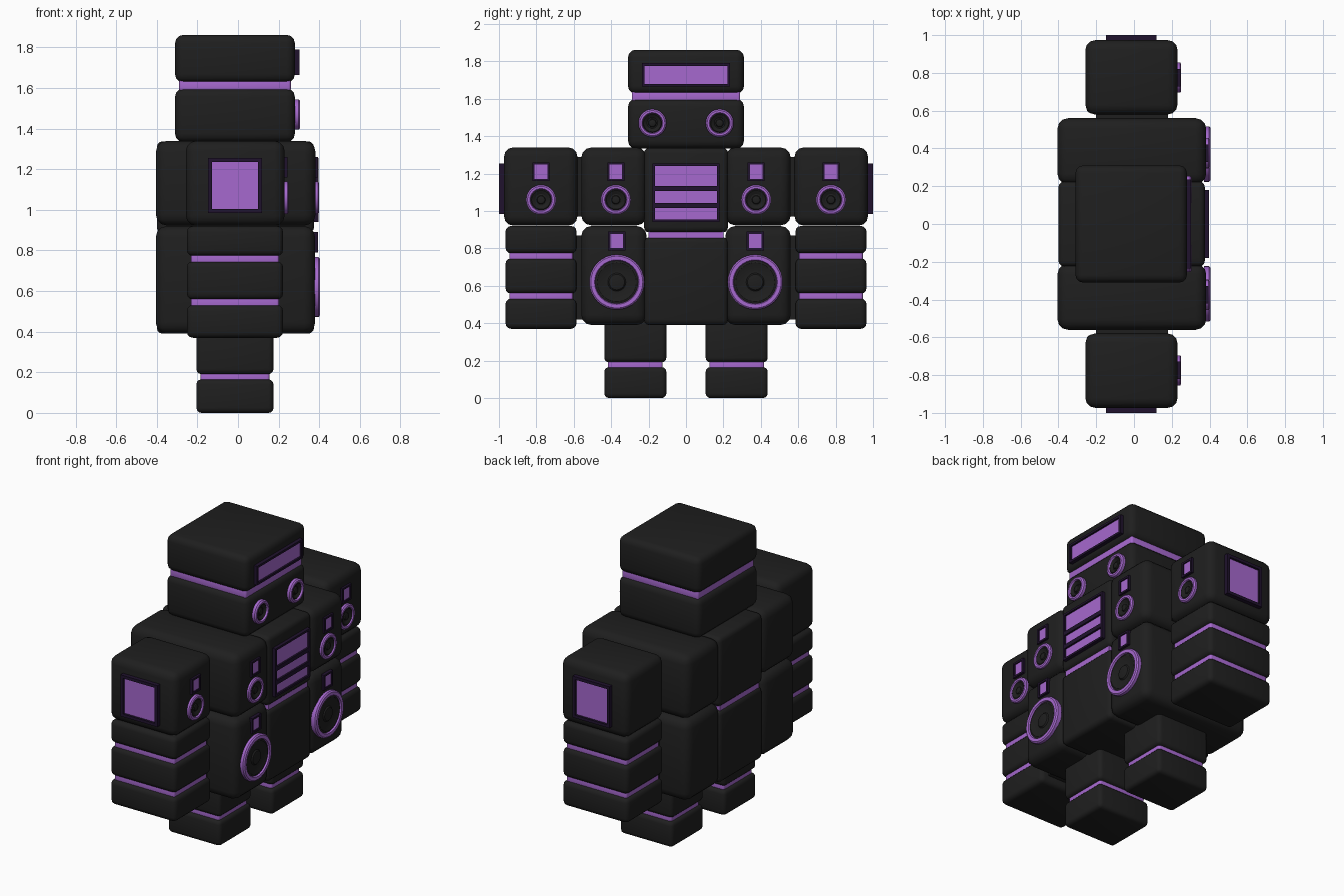
import bpy, bmesh, math
from mathutils import Matrix, Vector

if "Cube" in bpy.data.objects:
    bpy.data.objects.remove(bpy.data.objects["Cube"])


def material(name, rgb):
    m = bpy.data.materials.new(name)
    m.diffuse_color = (*rgb, 1)
    m.use_nodes = True
    m.node_tree.nodes["Principled BSDF"].inputs["Base Color"].default_value = m.diffuse_color
    return m


BLACK = material("black casing", (0.0135, 0.0135, 0.0135))
PURPLE = material("purple light", (0.38, 0.14, 0.62))
RIM = material("dark violet trim", (0.014, 0.006, 0.026))


def finish(name, bm, mats):
    bmesh.ops.recalc_face_normals(bm, faces=bm.faces)
    me = bpy.data.meshes.new(name)
    bm.to_mesh(me)
    bm.free()
    for m in mats:
        me.materials.append(m)
    ob = bpy.data.objects.new(name, me)
    bpy.context.collection.objects.link(ob)
    return ob


def cube(lo, hi):
    bm = bmesh.new()
    bmesh.ops.create_cube(bm, size=1)
    for v in bm.verts:
        v.co = Vector([lo[i] if v.co[i] < 0 else hi[i] for i in range(3)])
    return bm


def block(name, x, y, z, mat=BLACK, bevel=0.035):
    """Rounded box from ranges on each axis."""
    bm = cube([min(a) for a in (x, y, z)], [max(a) for a in (x, y, z)])
    if bevel:
        bmesh.ops.bevel(bm, geom=bm.edges[:], offset=bevel, segments=3,
                        profile=0.5, affect='EDGES')
    return finish(name, bm, [mat])


def panel(name, x, y, z, axis, rim=0.02, depth=0.012):
    """Trim plate whose outward face is inset, sunk and lit."""
    bm = cube([min(a) for a in (x, y, z)], [max(a) for a in (x, y, z)])
    axis = Vector(axis)
    face = max(bm.faces, key=lambda f: f.calc_center_median().dot(axis))
    bmesh.ops.inset_region(bm, faces=[face], thickness=rim)
    r = bmesh.ops.extrude_discrete_faces(bm, faces=[face])["faces"][0]
    bmesh.ops.translate(bm, verts=r.verts, vec=-axis * depth)
    r.material_index = 1
    return finish(name, bm, [RIM, PURPLE])


def speaker(name, x, y, z, ro, ri, h, n=32):
    """Turned disc facing +x: lit ring around a dark cone and dome."""
    prof = [(ro, -0.01), (ro, h * .7), (ro - .008, h), (ri + .004, h), (ri, h * .6),
            (ri * .9, h * .75), (ri * .55, h * .25), (ri * .42, h * .3),
            (ri * .36, h * .6), (ri * .2, h * .75)]
    bm = bmesh.new()
    rings = [[bm.verts.new((x + d, y + r * math.cos(2 * math.pi * k / n),
                            z + r * math.sin(2 * math.pi * k / n))) for k in range(n)]
             for r, d in prof]
    for i in range(len(rings) - 1):
        for k in range(n):
            j = (k + 1) % n
            f = bm.faces.new((rings[i][k], rings[i][j], rings[i + 1][j], rings[i + 1][k]))
            f.material_index = 0 if i < 4 else 1
    cap = bm.faces.new(rings[-1])
    cap.material_index = 1
    return finish(name, bm, [PURPLE, BLACK])


def stack(name, x, y, cuts, gap, bevel, inset=0.02):
    """Column of rounded blocks separated by recessed glowing bands."""
    for i in range(len(cuts) - 1):
        lo = cuts[i] + (gap / 2 if i else 0)
        hi = cuts[i + 1] - (gap / 2 if i < len(cuts) - 2 else 0)
        block(f"{name}_segment_{i}", x, y, (lo, hi), BLACK, bevel)
        if i:
            c = cuts[i]
            block(f"{name}_band_{i}", (x[0] + inset, x[1] - inset),
                  (min(y) + inset, max(y) - inset), (c - .03, c + .03), PURPLE, 0.012)


# Head with visor and eyes
stack("head", (-0.31, 0.28), (-0.31, 0.31), (1.335, 1.613, 1.862), 0.03, 0.04)
panel("visor", (0.25, 0.303), (-0.235, 0.235), (1.665, 1.79), (1, 0, 0))

# Central torso column with waist light and chest grille
block("chest_centre", (-0.40, 0.375), (-0.225, 0.225), (0.885, 1.338), BLACK, 0.03)
block("belly_centre", (-0.40, 0.375), (-0.225, 0.225), (0.39, 0.86), BLACK, 0.03)
block("waist_light", (-0.385, 0.36), (-0.20, 0.20), (0.82, 0.92), PURPLE, 0)
for i, zr in enumerate(((0.94, 1.03), (1.03, 1.12), (1.12, 1.255))):
    panel(f"chest_grille_{i}", (0.35, 0.397), (-0.18, 0.18), zr, (1, 0, 0), 0.019)

for s, side in ((1, "left"), (-1, "right")):
    # Eyes
    speaker(f"{side}_eye", 0.28, s * 0.18, 1.47, 0.075, 0.052, 0.025)

    # Side torso blocks with speakers
    y = (s * 0.21, s * 0.56)
    block(f"{side}_chest", (-0.405, 0.382), y, (0.923, 1.34), BLACK, 0.055)
    block(f"{side}_belly", (-0.405, 0.38), y, (0.39, 0.92), BLACK, 0.055)
    speaker(f"{side}_chest_speaker", 0.38, s * 0.375, 1.06, 0.08, 0.056, 0.02)
    speaker(f"{side}_belly_speaker", 0.38, s * 0.37, 0.62, 0.147, 0.115, 0.025)
    for part, yc, zc, xs in (("chest", 0.375, 1.21, 0.38), ("belly", 0.37, 0.84, 0.38),
                             ("shoulder", 0.775, 1.21, 0.23)):
        panel(f"{side}_{part}_lamp", (xs - 0.02, xs + 0.015),
              (s * yc - 0.046, s * yc + 0.046), (zc - 0.05, zc + 0.05), (1, 0, 0), 0.017, 0.008)

    # Shoulder, with side screen, and joint to the torso
    block(f"{side}_shoulder", (-0.257, 0.23), (s * 0.58, s * 0.973), (0.922, 1.34), BLACK, 0.05)
    speaker(f"{side}_shoulder_speaker", 0.23, s * 0.775, 1.06, 0.08, 0.056, 0.02)
    panel(f"{side}_shoulder_screen", (-0.148, 0.118), (s * 0.94, s * 1.0),
          (0.985, 1.255), (0, s, 0), 0.027, 0.015)
    block(f"{side}_arm_joint", (-0.2, 0.18), (s * 0.5, s * 0.62), (0.97, 1.29), BLACK, 0)

    # Arm and leg
    stack(f"{side}_arm", (-0.252, 0.222), (s * 0.585, s * 0.965),
          (0.37, 0.545, 0.76, 0.92), 0.026, 0.03)
    block(f"{side}_elbow_joint", (-0.2, 0.17), (s * 0.5, s * 0.62), (0.42, 0.87), BLACK, 0)
    stack(f"{side}_leg", (-0.205, 0.175), (s * 0.105, s * 0.437),
          (0.0, 0.178, 0.42), 0.026, 0.025)

# Smooth the rounded edges, keep the sharp ones
bpy.ops.object.select_all(action='SELECT')
bpy.context.view_layer.objects.active = bpy.context.selected_objects[0]
bpy.ops.object.shade_smooth_by_angle(angle=math.radians(35))
